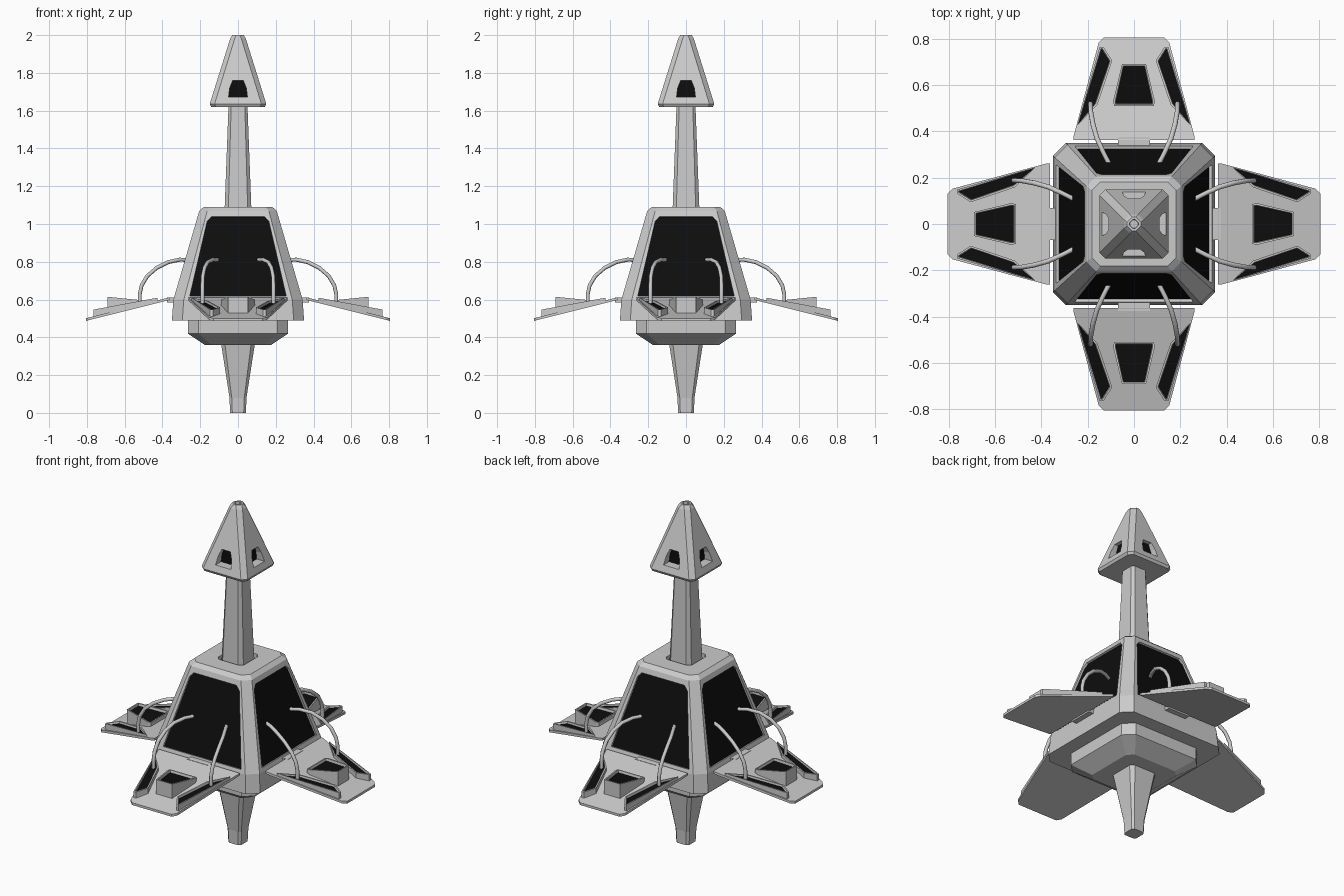
import bpy, bmesh
from math import pi
from mathutils import Vector, Matrix

if "Cube" in bpy.data.objects:
    bpy.data.objects.remove(bpy.data.objects["Cube"])

BLACK = bpy.data.materials.new("black_glass")
BLACK.diffuse_color = (0.004, 0.004, 0.004, 1)


def finish(name, bm, mats=()):
    me = bpy.data.meshes.new(name)
    bm.to_mesh(me)
    bm.free()
    ob = bpy.data.objects.new(name, me)
    bpy.context.collection.objects.link(ob)
    for m in mats:
        me.materials.append(m)
    return ob


def around(bm):
    """Repeat the +x geometry on all four sides."""
    src = bm.verts[:] + bm.edges[:] + bm.faces[:]
    for k in (1, 2, 3):
        new = bmesh.ops.duplicate(bm, geom=src)["geom"]
        bmesh.ops.rotate(bm, verts=[g for g in new if isinstance(g, bmesh.types.BMVert)],
                         cent=(0, 0, 0), matrix=Matrix.Rotation(k * pi / 2, 3, 'Z'))
    return bm


def bridge(bm, a, b):
    n = len(a)
    return [bm.faces.new((a[i], a[(i + 1) % n], b[(i + 1) % n], b[i])) for i in range(n)]


def tower(name, rings):
    """Loft of chamfered squares given as (half width, chamfer, z)."""
    bm = bmesh.new()
    loops = []
    for h, c, z in rings:
        k = h - c
        loops.append([bm.verts.new((x, y, z)) for x, y in
                      ((h, -k), (h, k), (k, h), (-k, h), (-h, k), (-h, -k), (-k, -h), (k, -h))])
    for a, b in zip(loops, loops[1:]):
        bridge(bm, a, b)
    bm.faces.new(loops[0][::-1])
    bm.faces.new(loops[-1])
    return finish(name, bm)


def prism(bm, bottom, top):
    """Closed solid between two matching outlines; returns the top face."""
    a = [bm.verts.new(p) for p in bottom]
    b = [bm.verts.new(p) for p in top]
    faces = bridge(bm, a, b) + [bm.faces.new(a[::-1]), bm.faces.new(b)]
    bmesh.ops.recalc_face_normals(bm, faces=faces)
    return faces[-1]


def mirror_t(half):
    """Close a (t, z) half outline by mirroring it."""
    return half + [(-t, z) for t, z in reversed(half)]


def four_prisms(name, pts, d0, d1, mats=()):
    bm = bmesh.new()
    prism(bm, [p + d0 for p in pts], [p + d1 for p in pts])
    return finish(name, around(bm), mats)


def carve(ob, cutter):
    cutter.hide_render = True
    mod = ob.modifiers.new("recess", 'BOOLEAN')
    mod.operation, mod.solver, mod.object = 'DIFFERENCE', 'EXACT', cutter
    bpy.context.view_layer.objects.active = ob
    bpy.ops.object.modifier_apply(modifier=mod.name)
    bpy.data.objects.remove(cutter)


# Central column: foot, under-slab, body, neck, head
tower("foot", [(0.042, 0.012, 0), (0.045, 0.012, 0.08), (0.09, 0.02, 0.37)])
tower("under_slab", [(0.175, 0.035, 0.36), (0.265, 0.055, 0.42), (0.265, 0.055, 0.495)])
body = tower("body", [(0.35, 0.055, 0.49), (0.342, 0.055, 0.6), (0.205, 0.042, 1.07),
                      (0.182, 0.036, 1.09), (0.085, 0.02, 1.09), (0.085, 0.02, 1.06)])
tower("neck", [(0.072, 0.02, 1.05), (0.05, 0.014, 1.63)])
head = tower("head", [(0.142, 0.024, 1.62), (0.15, 0.026, 1.635), (0.042, 0.024, 1.98),
                      (0.03, 0.022, 2.0), (0.02, 0.016, 2.0), (0.018, 0.014, 1.985)])

# Large black body windows, slightly sunk
slope = (0.342 - 0.205) / 0.47
normal = Vector((1, 0, slope)).normalized()
win = [Vector((0.342 - (z - 0.6) * slope, t, z)) for t, z in
       mirror_t([(0.255, 0.62), (0.163, 1.015), (0.14, 1.04)])]
carve(body, four_prisms("body_cutter", win, normal * -0.014, normal * 0.03))
four_prisms("body_windows", win, normal * -0.02, normal * -0.012, [BLACK])

# Small head windows: horizontal pockets with black backs
port = [Vector((0, t, z)) for t, z in mirror_t([(0.05, 1.672), (0.044, 1.72), (0.028, 1.76)])]
X = Vector((1, 0, 0))
carve(head, four_prisms("head_cutter", port, X * 0.085, X * 0.2))
four_prisms("head_windows", port, X * 0.08, X * 0.087, [BLACK])


# Fins: sloping plates, coordinates (radius, sideways, height above plate)
def fin(r, t, h=0):
    return Vector((r, t, 0.612 - (r - 0.36) * 0.25 + h))


plate = [(0.362, 0.262), (0.375, 0.262), (0.785, 0.152), (0.805, 0.13)]
plate = plate + [(r, -t) for r, t in reversed(plate)]
bm = bmesh.new()
prism(bm, [fin(r, t, -0.014) for r, t in plate], [fin(r, t) for r, t in plate])
finish("fin_plates", around(bm))


# Raised troughs with black floors on each fin
def trough(bm, outline, r0, h0, r1, h1, depth):
    def height(r):
        return h0 + (h1 - h0) * (r - r0) / (r1 - r0)
    top = prism(bm, [fin(r, t, -0.005) for r, t in outline],
                [fin(r, t, height(r)) for r, t in outline])
    bmesh.ops.inset_region(bm, faces=[top], thickness=0.009)
    bmesh.ops.inset_region(bm, faces=[top], thickness=0.003, depth=-depth)
    top.material_index = 1


bm = bmesh.new()
trough(bm, [(0.51, 0.086), (0.53, 0.09), (0.69, 0.052), (0.69, -0.052), (0.53, -0.09), (0.51, -0.086)],
       0.51, 0.022, 0.69, 0.085, 0.014)
for s in (1, -1):
    trough(bm, [(r, t * s) for r, t in ((0.425, 0.245), (0.765, 0.148), (0.765, 0.132),
                                        (0.705, 0.094), (0.515, 0.158))],
           0.425, 0.014, 0.765, 0.036, 0.01)
finish("fin_troughs", around(bm), [bpy.data.materials.new("grey"), BLACK])
bpy.data.materials["grey"].diffuse_color = (0.8, 0.8, 0.8, 1)

# Hinges between body and fins
bm = bmesh.new()
hinge = [(0.07, 0.585), (0.07, 0.61), (-0.07, 0.61), (-0.07, 0.585)]
prism(bm, [(0.33, t, z) for t, z in hinge], [(0.375, t, z) for t, z in hinge])
finish("hinges", around(bm))

# Bent pipes from body windows down to the fins
path = [(0.255, 0.105, 0.81), (0.31, 0.133, 0.811), (0.37, 0.16, 0.798), (0.43, 0.177, 0.768),
        (0.48, 0.186, 0.725), (0.51, 0.188, 0.675), (0.52, 0.188, 0.63), (0.52, 0.188, 0.57)]
cu = bpy.data.curves.new("pipes", 'CURVE')
cu.dimensions = '3D'
cu.bevel_depth = 0.0105
cu.bevel_resolution = 2
cu.use_fill_caps = True
for k in range(4):
    rot = Matrix.Rotation(k * pi / 2, 3, 'Z')
    for s in (1, -1):
        sp = cu.splines.new('POLY')
        sp.points.add(len(path) - 1)
        for p, (r, t, z) in zip(sp.points, path):
            p.co = (*(rot @ Vector((r, t * s, z))), 1)
pipes = bpy.data.objects.new("pipes", cu)
bpy.context.collection.objects.link(pipes)

for m in bpy.data.materials:
    if m.users and not m.is_grease_pencil:
        m.use_nodes = True
        m.node_tree.nodes["Principled BSDF"].inputs["Base Color"].default_value = m.diffuse_color
